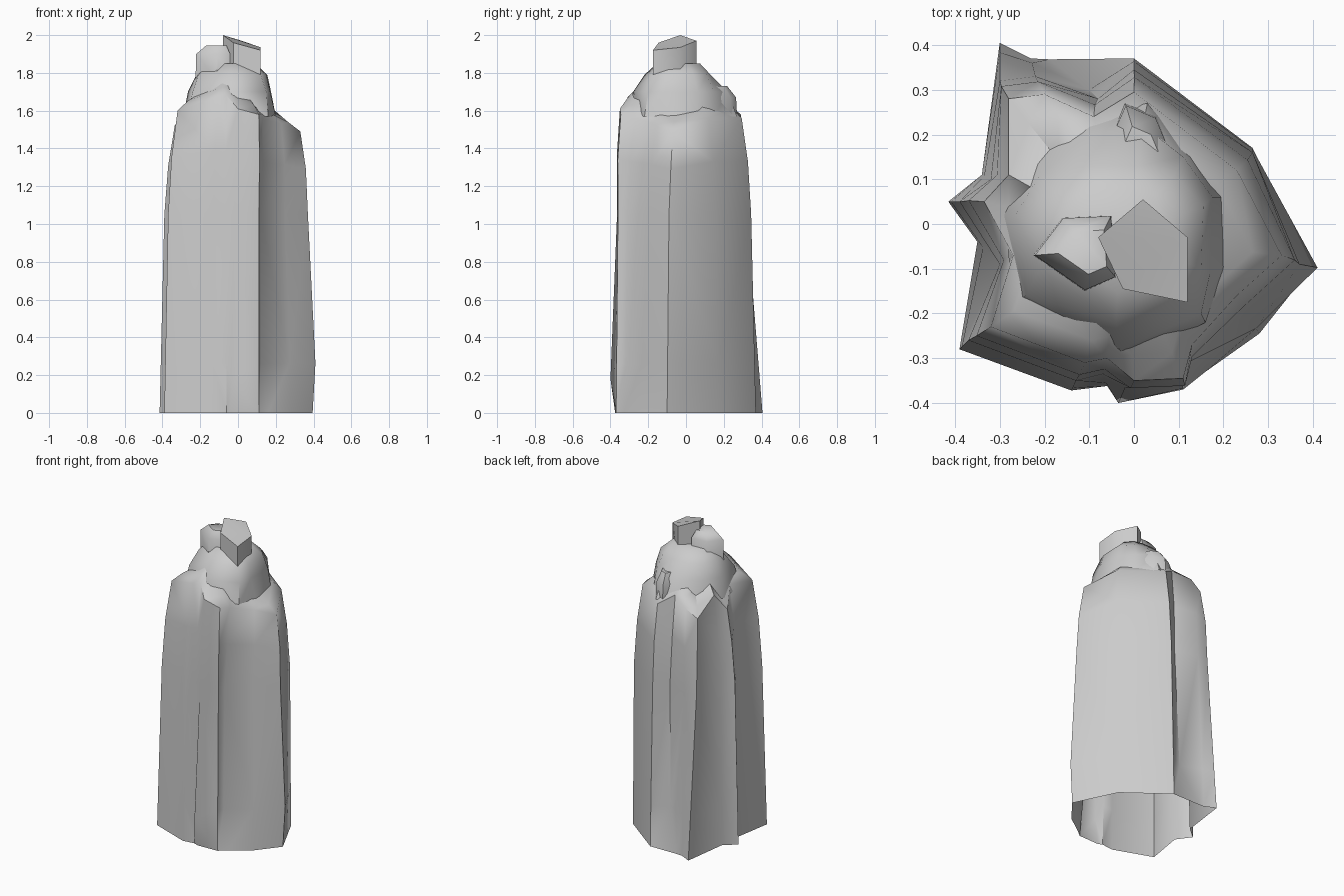
import bpy, bmesh, math
from mathutils import Vector

if "Cube" in bpy.data.objects:
    bpy.data.objects.remove(bpy.data.objects["Cube"])


def loft(name, rings, cap=False):
    """Skin matching closed rings of 3D points, open underneath."""
    bm = bmesh.new()
    loops = [[bm.verts.new(p) for p in ring] for ring in rings]
    n = len(loops[0])
    for a, b in zip(loops, loops[1:]):
        for i in range(n):
            j = (i + 1) % n
            bm.faces.new((a[i], a[j], b[j], b[i]))
    if cap:
        bm.faces.new(loops[-1])
    bmesh.ops.triangulate(bm, faces=bm.faces[:])
    me = bpy.data.meshes.new(name)
    bm.to_mesh(me)
    bm.free()
    ob = bpy.data.objects.new(name, me)
    bpy.context.collection.objects.link(ob)
    bpy.ops.object.select_all(action='DESELECT')
    bpy.context.view_layer.objects.active = ob
    ob.select_set(True)
    bpy.ops.object.shade_smooth_by_angle(angle=math.radians(50))
    return ob


def level(pts, z):
    return [Vector((x, y, z)) for x, y in pts]


def blend(a, b, t):
    return [p.lerp(q, t) for p, q in zip(a, b)]


def shrink(ring, s, dz, centre=(-0.03, -0.03)):
    cx, cy = centre
    return [Vector((cx + (p.x - cx) * s, cy + (p.y - cy) * s, p.z + dz)) for p in ring]


# Rock column: jagged outlines at foot, lower wall, waist and shoulder
foot = level([(.395, -.10), (.265, .17), (0, .37), (-.19, .368), (-.23, .37), (-.30, .405),
              (-.34, .11), (-.415, .05), (-.35, -.04), (-.39, -.28), (-.14, -.372),
              (-.06, -.362), (-.035, -.375), (.11, -.37), (.16, -.33), (.28, -.245)], 0)
waist = level([(.37, -.09), (.265, .16), (0, .345), (-.08, .28), (-.22, .33), (-.30, .32),
               (-.32, .10), (-.39, .05), (-.30, -.09), (-.37, -.26), (-.13, -.35),
               (-.07, -.335), (-.02, -.365), (.11, -.36), (.12, -.31), (.25, -.20)], 1.05)
shoulder = [Vector(p) for p in [
    (.33, -.07, 1.49), (.23, .12, 1.56), (0, .295, 1.56), (-.09, .24, 1.62),
    (-.20, .29, 1.58), (-.28, .28, 1.53), (-.28, .11, 1.62), (-.335, .05, 1.52),
    (-.27, -.07, 1.62), (-.32, -.23, 1.60), (-.11, -.31, 1.67), (-.06, -.30, 1.68),
    (0, -.35, 1.61), (.11, -.345, 1.58), (.13, -.27, 1.56), (.23, -.16, 1.53)]]
low = blend(foot, waist, .25)
low[0].x = .41
low[3] = Vector((-.10, .30, .26))
low[12] = Vector((-.035, -.40, .18))
low[14] = Vector((.12, -.32, .26))
high = shrink(blend(waist, shoulder, .55), 1.03, 0)
loft("rock_column", [foot, low, waist, high, shoulder,
                     shrink(shoulder, .82, .05), shrink(shoulder, .55, .10)])

# Stepped crag rising out of the shoulder
crag_low = level([(.20, -.10), (.20, .06), (.13, .15), (.03, .27), (-.10, .24),
                  (-.22, .16), (-.29, .02), (-.27, -.17), (-.02, -.31), (.16, -.22)], 1.57)
crag_mid = level([(.17, -.11), (.175, .06), (.11, .15), (.02, .22), (-.10, .20),
                  (-.21, .11), (-.265, .02), (-.24, -.16), (-.03, -.28), (.15, -.20)], 1.70)
crag_high = level([(.15, -.10), (.155, .04), (.09, .11), (.01, .13), (-.10, .13),
                   (-.18, .08), (-.22, 0), (-.21, -.10), (-.04, -.22), (.12, -.175)], 1.79)
loft("crag", [crag_low, crag_mid, crag_high, shrink(crag_high, .65, .06)], cap=True)

# Lower summit boulder
boulder = level([(-.04, -.12), (-.05, .02), (-.16, .015), (-.225, -.07), (-.11, -.15)], 1.76)
boulder_top = shrink(boulder, .97, .14, (-.10, -.06))
loft("left_boulder", [boulder, boulder_top, shrink(boulder_top, .6, .045, (-.09, -.06))], cap=True)

# Peak boulder with a slanted top
peak_plan = [(.12, -.175), (.12, -.03), (.02, .055), (-.08, -.03), (-.025, -.145)]
peak_top = [Vector((x, y, z)) for (x, y), z in
            zip(peak_plan, (1.92, 1.935, 1.97, 2.0, 1.96))]
loft("peak_boulder", [level(peak_plan, 1.77), peak_top], cap=True)

# Small ledge stones on the back and right of the crag
ledge = level([(.10, .12), (.05, .24), (-.02, .27), (-.06, .18), (.02, .08)], 1.58)
loft("back_ledge", [ledge, shrink(ledge, .95, .09, (.02, .17)),
                    shrink(ledge, .6, .15, (.02, .14))], cap=True)
